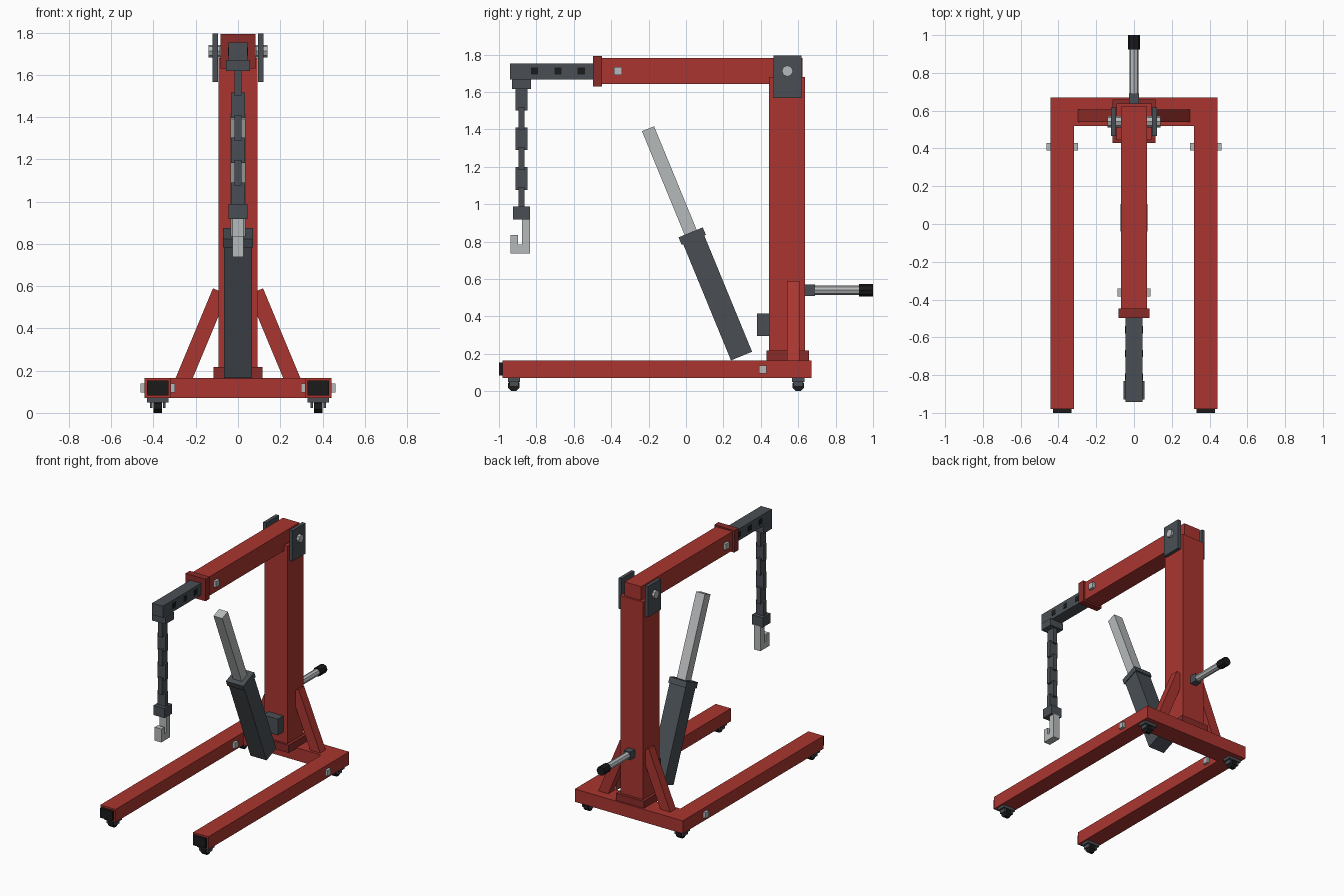
import bpy, math
from mathutils import Vector

cube = bpy.data.objects.get("Cube")
if cube:
    bpy.data.objects.remove(cube, do_unlink=True)


def material(name, rgb):
    m = bpy.data.materials.new(name)
    m.use_nodes = True
    m.diffuse_color = (*rgb, 1)
    m.node_tree.nodes["Principled BSDF"].inputs["Base Color"].default_value = (*rgb, 1)
    return m


RED = material("red paint", (0.40, 0.036, 0.029))
DARK_RED = material("dark red paint", (0.25, 0.025, 0.021))
STEEL = material("dark steel", (0.068, 0.078, 0.09))
METAL = material("bright metal", (0.47, 0.49, 0.50))
BLACK = material("black rubber", (0.011, 0.011, 0.012))


def finish(name, mat):
    ob = bpy.context.object
    ob.name = name
    ob.data.materials.append(mat)
    return ob


def box(name, mat, x, y, z):
    """Box from (low, high) ranges on each axis."""
    bpy.ops.mesh.primitive_cube_add(size=1)
    ob = finish(name, mat)
    for v in ob.data.vertices:
        v.co = [r[0] if c < 0 else r[1] for c, r in zip(v.co, (x, y, z))]
    return ob


def mid(centre, width):
    return (centre - width / 2, centre + width / 2)


def rod(name, mat, start, end, radius, sides=8):
    """Flat-sided cylinder between two points."""
    a, b = Vector(start), Vector(end)
    bpy.ops.mesh.primitive_cylinder_add(vertices=sides, radius=radius, depth=(b - a).length,
                                        location=(a + b) / 2)
    ob = finish(name, mat)
    ob.rotation_euler = (b - a).to_track_quat('Z', 'Y').to_euler()
    return ob


# Base frame
box("rear_crossbar", RED, mid(0, 0.66), (0.52, 0.67), (0.07, 0.165))
for side, s in (("left", 1), ("right", -1)):
    cx = 0.38 * s
    box(side + "_leg", RED, mid(cx, 0.125), (-0.98, 0.67), (0.07, 0.165))
    box(side + "_leg_end_cap", BLACK, mid(cx, 0.10), (-1.0, -0.975), (0.083, 0.153))
    box(side + "_leg_pin", METAL, mid(cx, 0.165), mid(0.41, 0.04), mid(0.117, 0.042))
    # Casters
    for end, cy in (("front", -0.92), ("rear", 0.6)):
        n = side + "_" + end + "_caster"
        box(n + "_plate", STEEL, mid(cx, 0.10), mid(cy, 0.066), (0.05, 0.072))
        for f in (-1, 1):
            box(n + "_fork", STEEL, mid(cx + f * 0.031, 0.012), mid(cy, 0.05), (0.024, 0.052))
        wheel = rod(n + "_wheel", BLACK, (cx - 0.02, cy, 0.031), (cx + 0.02, cy, 0.031), 0.033)
        wheel.rotation_euler.rotate_axis('Z', math.pi / 8)
    # Diagonal mast brace
    brace = box(side + "_brace", RED, mid(0, 0.075), mid(0, 0.065), (-0.49, 0))
    brace.location = (0.084 * s, 0.573, 0.575)
    brace.rotation_euler.y = -s * math.atan2(0.384, 0.923)
    # Boom pivot plate
    box(side + "_pivot_plate", STEEL, mid(0.108 * s, 0.025), (0.467, 0.617), (1.567, 1.795))

# Mast
box("mast_foot", DARK_RED, mid(0, 0.23), (0.43, 0.658), (0.16, 0.217))
box("mast", RED, mid(0, 0.186), (0.445, 0.637), (0.16, 1.68))
box("mast_bracket", STEEL, mid(0, 0.12), (0.38, 0.45), (0.295, 0.415))

# Boom and extension
box("boom", RED, mid(0, 0.135), (-0.46, 0.622), (1.642, 1.782))
box("boom_collar", DARK_RED, mid(0, 0.164), (-0.497, -0.448), (1.63, 1.793))
box("boom_pin", METAL, mid(0, 0.175), mid(-0.363, 0.044), mid(1.712, 0.044))
rod("pivot_bolt", METAL, (-0.139, 0.542, 1.712), (0.139, 0.542, 1.712), 0.03)
box("boom_extension", STEEL, mid(0, 0.088), (-0.942, -0.45), (1.667, 1.753))
for y in (-0.81, -0.685, -0.56):
    box("extension_hole", BLACK, mid(0, 0.094), mid(y, 0.038), mid(1.711, 0.038))

# Chain
CHAIN_Y = -0.88
box("chain_mount", STEEL, mid(0, 0.112), mid(CHAIN_Y, 0.10), (1.617, 1.67))
for i in range(6):
    wide, thin = 0.065, 0.033
    wx, wy = (wide, thin) if i % 2 else (thin, wide)
    box("chain_link", STEEL, mid(0, wx), mid(CHAIN_Y, wy), mid(1.563 - i * 0.1065, 0.122))
box("hook_block", STEEL, mid(0, 0.09), mid(CHAIN_Y, 0.09), (0.917, 0.988))

# Hook: an angular J profile
HX = mid(0, 0.054)
box("hook_shank", METAL, HX, (-0.878, -0.833), (0.737, 0.92))
box("hook_bottom", METAL, HX, (-0.937, -0.86), (0.737, 0.784))
box("hook_tip", METAL, HX, (-0.937, -0.899), (0.737, 0.836))

# Leaning hydraulic jack
for name, mat, wx, wy, z in (
        ("jack_body", STEEL, 0.132, 0.122, (0, 0.70)),
        ("jack_collar", STEEL, 0.142, 0.14, (0.672, 0.715)),
        ("jack_ram", METAL, 0.072, 0.07, (0.69, 1.314))):
    part = box(name, mat, mid(0, wx), mid(0, wy), z)
    part.location = (0, 0.297, 0.188)
    part.rotation_euler.x = math.atan2(0.5, 1.215)

# Pump handle
box("handle_socket", STEEL, mid(0, 0.052), (0.63, 0.69), mid(0.54, 0.06))
rod("handle_shaft", METAL, (0, 0.68, 0.54), (0, 0.93, 0.54), 0.025)
rod("handle_grip", BLACK, (0, 0.924, 0.54), (0, 1.0, 0.54), 0.033)
